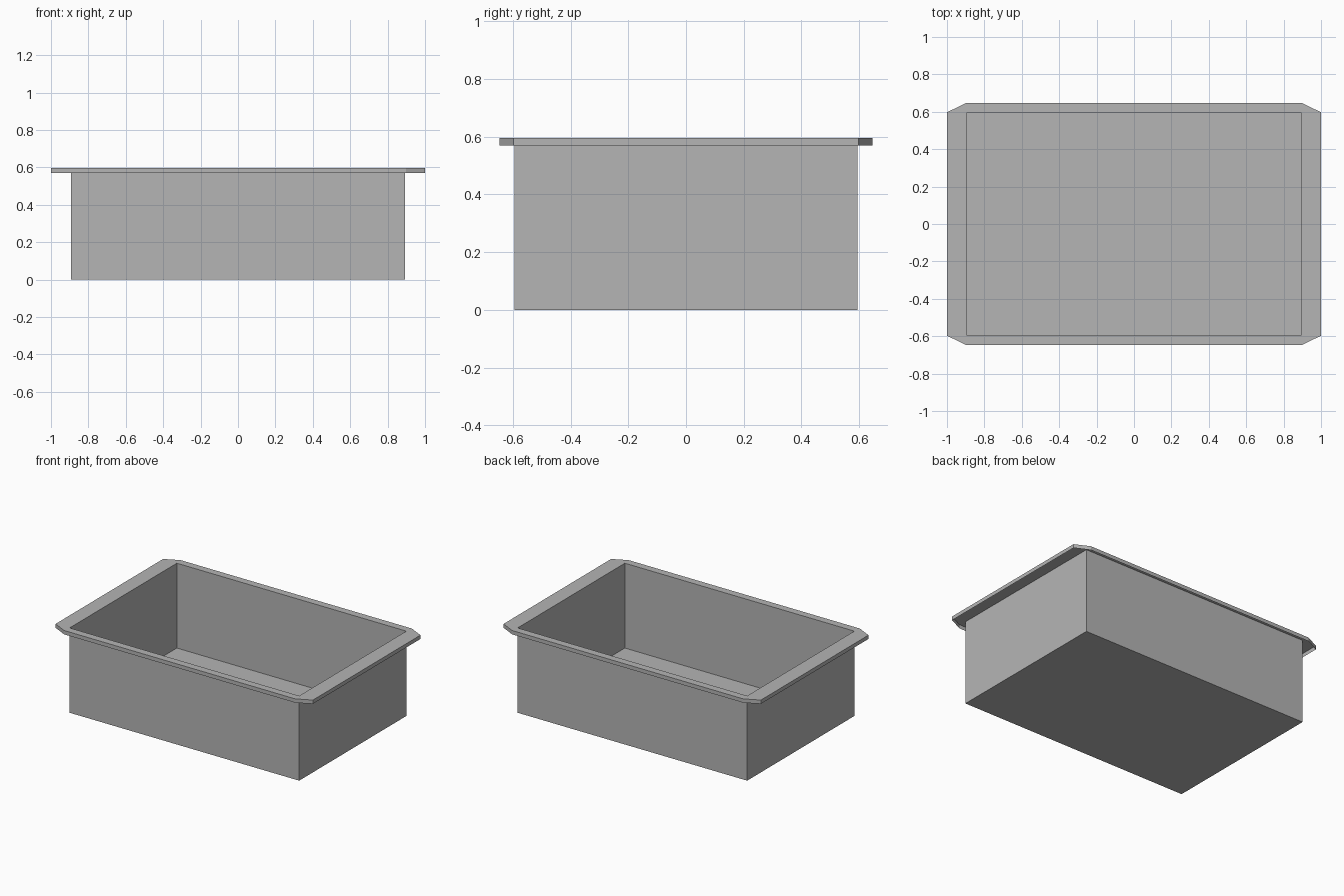
import bpy
import bmesh

if "Cube" in bpy.data.objects:
    bpy.data.objects.remove(bpy.data.objects["Cube"], do_unlink=True)

HALF_X, HALF_Y = 0.892, 0.595      # basin half sizes
RIM_X, RIM_Y = 1.0, 0.647          # rim half sizes
CUT_X, CUT_Y = 0.898, 0.597        # where the rim corners are cut
TOP, LIP = 0.596, 0.569            # rim top and lower edge of the lip

grey = bpy.data.materials.new("light grey")
grey.diffuse_color = (0.46, 0.46, 0.46, 1)
grey.use_nodes = True
grey.node_tree.nodes["Principled BSDF"].inputs["Base Color"].default_value = (0.46, 0.46, 0.46, 1)


def ring(bm, outline, z):
    return [bm.verts.new((x, y, z)) for x, y in outline]


def band(bm, lower, upper):
    """Outward-facing sheet between two matching rings."""
    n = len(lower)
    for i in range(n):
        j = (i + 1) % n
        bm.faces.new((lower[i], lower[j], upper[j], upper[i]))


def finish(name, bm):
    mesh = bpy.data.meshes.new(name)
    bm.to_mesh(mesh)
    bm.free()
    mesh.materials.append(grey)
    bpy.context.collection.objects.link(bpy.data.objects.new(name, mesh))


# Outlines, counter-clockwise; the rim has two points at each basin corner
corners = [(-1, -1), (1, -1), (1, 1), (-1, 1)]
basin_outline = [(sx * HALF_X, sy * HALF_Y) for sx, sy in corners]
rim_outline = []
for sx, sy in corners:
    pair = [(sx * RIM_X, sy * CUT_Y), (sx * CUT_X, sy * RIM_Y)]
    rim_outline += pair if sx * sy > 0 else pair[::-1]

# Basin: thin sheet floor and four walls, open at the top
bm = bmesh.new()
floor = ring(bm, basin_outline, 0)
band(bm, floor, ring(bm, basin_outline, TOP))
bm.faces.new(floor[::-1])
finish("basin", bm)

# Rim: flat flange with cut corners and a short folded lip, hollow below
bm = bmesh.new()
inner = ring(bm, basin_outline, TOP)
outer = ring(bm, rim_outline, TOP)
for i in range(4):
    j = (i + 1) % 4
    bm.faces.new((outer[2 * i], outer[2 * i + 1], inner[i]))
    bm.faces.new((outer[2 * i + 1], outer[2 * j], inner[j], inner[i]))
band(bm, ring(bm, rim_outline, LIP), outer)
finish("rim", bm)
